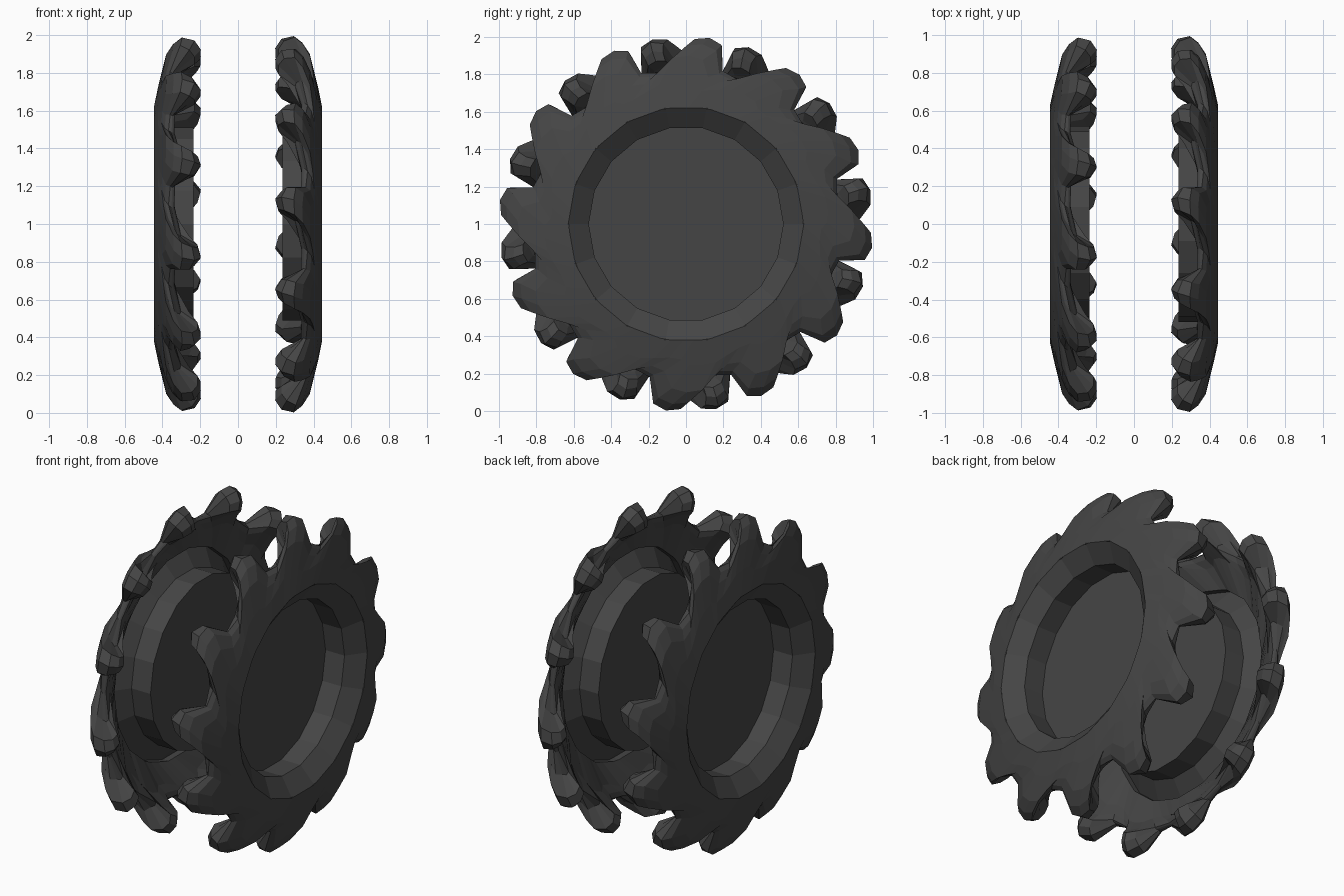
import bpy, bmesh, random
from math import sin, cos, radians

if "Cube" in bpy.data.objects:
    bpy.data.objects.remove(bpy.data.objects["Cube"])

SIDES, LUGS, CZ = 18, 12, 1.0
dark = bpy.data.materials.new("dark_rubber")
dark.diffuse_color = (0.06, 0.06, 0.06, 1)
dark.use_nodes = True
dark.node_tree.nodes["Principled BSDF"].inputs["Base Color"].default_value = dark.diffuse_color

# Cross-section rows through a lug and through the gap: (radius, x), plus twist in degrees
LUG = [(.63, .445), (.76, .415), (.90, .38), (.965, .34), (1.003, .295), (.99, .23),
       (.94, .197), (.885, .2), (.85, .25), (.785, .32), (.63, .405)]
GAP = [(.63, .445), (.72, .425), (.78, .405), (.805, .388), (.82, .368), (.825, .352),
       (.822, .344), (.815, .337), (.785, .342), (.74, .365), (.63, .405)]
TWIST = [0, 6, 12.5, 17, 19, 20, 20, 19.5, 17, 11, 0]
# Lug width factor per row: the tips narrow towards the middle
WIDTH = [1, 1, 1, .93, .82, .72, .6, .6, .72, .9, 1]
# Columns across one lug: (angle offset, lug weight), steep on the leading side
COLUMNS = [(-14, 0), (-9, .12), (-6, .85), (-1, 1), (4.5, .93), (9.5, .42)]


def polygon_radius(r, deg):
    """Radius of an 18-sided ring at an angle."""
    step = 360 / SIDES
    return r * cos(radians(step / 2)) / cos(radians(deg % step - step / 2))


def finish(name, bm, side):
    # The second wheel half is the first turned half a turn about z
    for v in bm.verts:
        v.co.x *= side
        v.co.y *= side
        v.co.z += CZ
    bmesh.ops.recalc_face_normals(bm, faces=bm.faces)
    mesh = bpy.data.meshes.new(name)
    bm.to_mesh(mesh)
    bm.free()
    mesh.materials.append(dark)
    bpy.context.collection.objects.link(bpy.data.objects.new(name, mesh))


def skin(bm, rings, close=False):
    n = len(rings[0])
    pairs = list(zip(rings, rings[1:])) + ([(rings[-1], rings[0])] if close else [])
    for a, b in pairs:
        for i in range(n):
            j = (i + 1) % n
            bm.faces.new((a[i], a[j], b[j], b[i]))


def tread(name, side, start):
    rng = random.Random(4)
    jitter = [rng.uniform(-.8, .8) for _ in range(LUGS)]
    bm = bmesh.new()
    rings = []
    for row, ((lr, lx), (gr, gx), tw) in enumerate(zip(LUG, GAP, TWIST)):
        ring = []
        for k in range(LUGS):
            for off, w in COLUMNS:
                spread = 0 if row in (0, 10) else jitter[k] * w
                if w > 0:
                    off *= WIDTH[row]
                deg = start + k * 30 + off - tw + spread
                if 5 <= row <= 8:
                    w **= 1.6
                r, x = gr + (lr - gr) * w, gx + (lx - gx) * w
                if row in (0, len(LUG) - 1):
                    r = polygon_radius(r, deg)
                a = radians(deg)
                ring.append(bm.verts.new((x, r * cos(a), r * sin(a))))
        rings.append(ring)
    skin(bm, rings, close=True)
    finish(name, bm, side)


def hub(name, side):
    # Bevelled rim, straight drum wall and closing disc
    bm = bmesh.new()
    rings = []
    for r, x in [(.63, .445), (.52, .365), (.52, .235)]:
        rings.append([bm.verts.new((x, r * cos(radians(i * 360 / SIDES)),
                                    r * sin(radians(i * 360 / SIDES))))
                      for i in range(SIDES)])
    skin(bm, rings)
    bm.faces.new(rings[-1])
    finish(name, bm, side)


for label, side, start in (("right", 1, 103), ("left", -1, 100)):
    tread("tread_" + label, side, start)
    hub("hub_dish_" + label, side)
